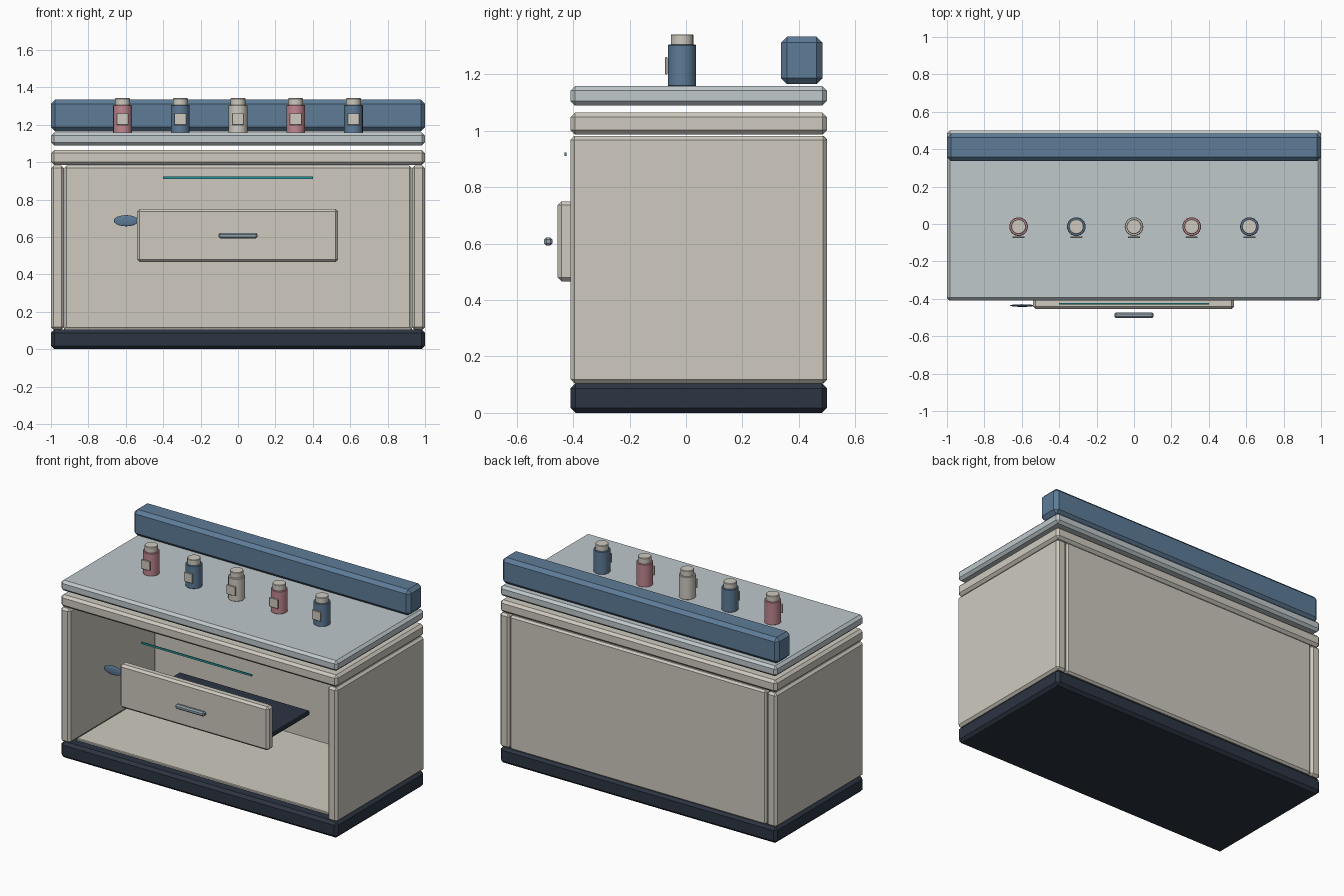
import bpy
from mathutils import Vector

if "Cube" in bpy.data.objects:
    bpy.data.objects.remove(bpy.data.objects["Cube"])


def material(name, rgb):
    m = bpy.data.materials.new(name)
    m.diffuse_color = (*rgb, 1)
    m.use_nodes = True
    m.node_tree.nodes["Principled BSDF"].inputs["Base Color"].default_value = m.diffuse_color
    return m


CREAM = material("cream", (0.62, 0.59, 0.52))
NAVY = material("navy", (0.025, 0.035, 0.055))
BLUE = material("blue", (0.11, 0.20, 0.31))
STONE = material("pale_stone", (0.52, 0.58, 0.60))
PINK = material("pink", (0.53, 0.24, 0.28))
TEAL = material("teal", (0.02, 0.30, 0.33))
STEEL = material("steel", (0.28, 0.36, 0.41))


def finish(name, mat, bevel=0):
    o = bpy.context.object
    o.name = name
    o.data.materials.append(mat)
    if bevel:
        b = o.modifiers.new("chamfer", 'BEVEL')
        b.width = bevel
        b.segments = 1
        b.limit_method = 'ANGLE'
    return o


def box(name, lo, hi, mat, bevel=0):
    lo, hi = Vector(lo), Vector(hi)
    bpy.ops.mesh.primitive_cube_add(size=1, location=(lo + hi) / 2)
    bpy.context.object.scale = hi - lo
    bpy.ops.object.transform_apply(location=False, rotation=False, scale=True)
    return finish(name, mat, bevel)


def cylinder(name, x, y, z0, z1, r, mat, bevel):
    bpy.ops.mesh.primitive_cylinder_add(vertices=24, radius=r, depth=z1 - z0,
                                        location=(x, y, (z0 + z1) / 2))
    bpy.ops.object.shade_smooth_by_angle()
    return finish(name, mat, bevel)


# Cabinet: plinth, sides, back, floor, top rail
F, B = -0.41, 0.50
box("plinth", (-1, F, 0), (1, B, 0.105), NAVY, 0.018)
for side, a in (("left", -1.0), ("right", 0.93)):
    box(side + "_side_panel", (a, F, 0.105), (a + 0.07, B, 0.982), CREAM, 0.014)
box("back_panel", (-0.928, 0.45, 0.105), (0.928, B, 0.982), CREAM, 0.012)
box("floor_panel", (-0.93, -0.34, 0.10), (0.93, 0.46, 0.118), CREAM, 0.004)
box("top_rail", (-1, F, 0.986), (1, B, 1.064), CREAM, 0.016)

# Counter slab and raised rear bar
box("counter_top", (-1, F, 1.09), (1, B, 1.158), STONE, 0.016)
box("rear_bar", (-1, 0.336, 1.165), (1, 0.484, 1.334), BLUE, 0.022)

# Drawer
box("drawer_front", (-0.54, -0.455, 0.466), (0.535, -0.395, 0.75), CREAM, 0.014)
box("drawer_tray", (-0.47, -0.40, 0.487), (0.47, 0.07, 0.517), NAVY, 0.005)
box("drawer_handle", (-0.105, -0.503, 0.593), (0.105, -0.473, 0.622), STEEL, 0.008)

# Thin trim strip above the drawer
box("trim_strip", (-0.4, -0.430, 0.911), (0.4, -0.423, 0.923), TEAL)

# Flat fish ornament: body and tail
bpy.ops.mesh.primitive_uv_sphere_add(segments=16, ring_count=10, location=(-0.598, -0.436, 0.687))
bpy.context.object.scale = (0.066, 0.007, 0.030)
bpy.ops.object.shade_smooth()
finish("fish_body", BLUE)
bpy.ops.mesh.primitive_cone_add(vertices=12, radius1=0.028, radius2=0, depth=0.05,
                                location=(-0.545, -0.436, 0.687), rotation=(0, -1.5708, 0))
bpy.context.object.scale = (1, 0.2, 1)
finish("fish_tail", BLUE)

# Row of labelled jars
for i, mat in enumerate((PINK, BLUE, CREAM, PINK, BLUE)):
    x, y = (i - 2) * 0.3085, -0.014
    n = str(i + 1)
    cylinder("jar_body_" + n, x, y, 1.157, 1.306, 0.050, mat, 0.003)
    cylinder("jar_cap_" + n, x, y, 1.300, 1.342, 0.040, CREAM, 0.003)
    box("jar_label_" + n, (x - 0.032, -0.075, 1.20), (x + 0.032, -0.066, 1.261), CREAM, 0.002)
